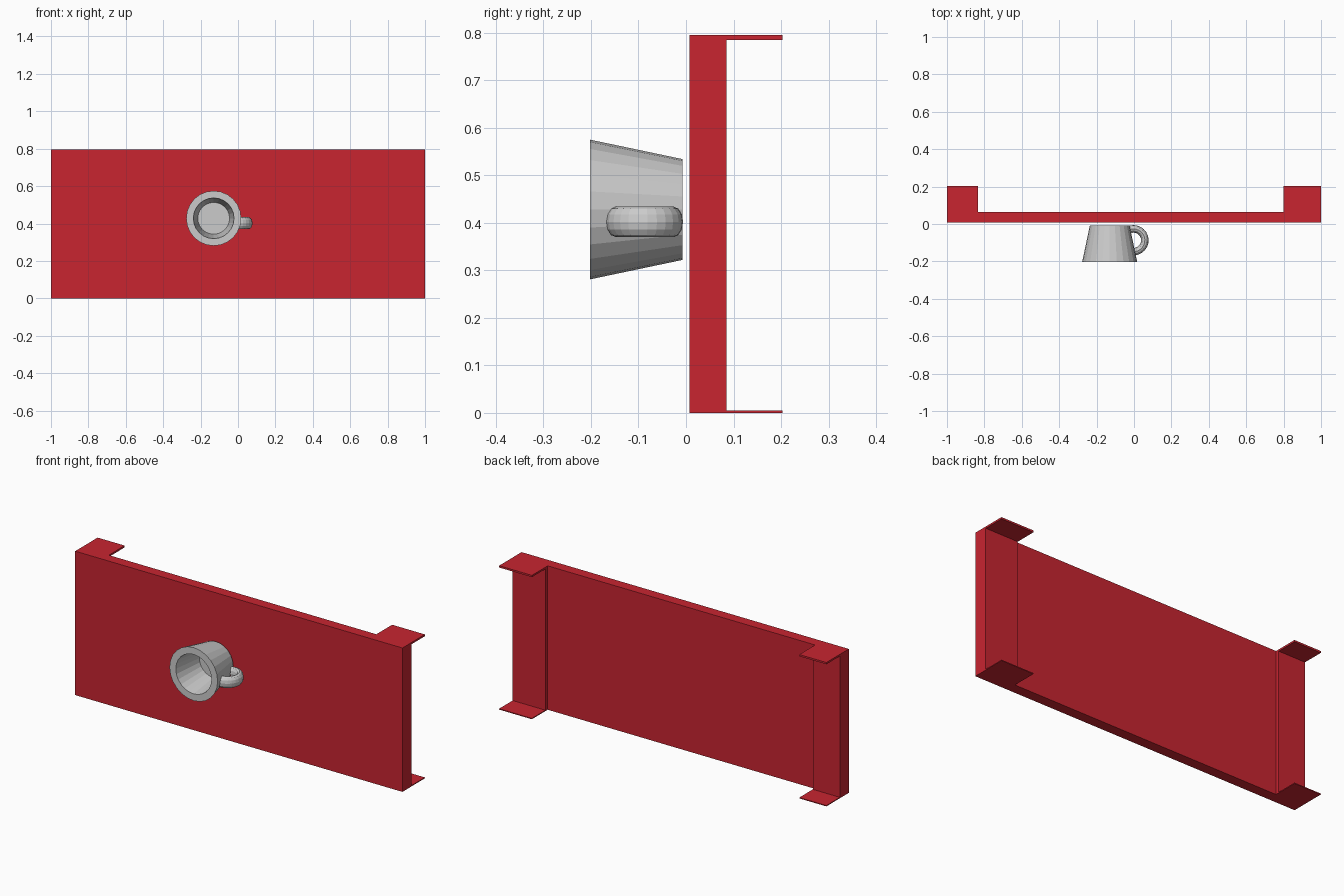
import bpy, bmesh
from math import sin, cos, pi, radians

if "Cube" in bpy.data.objects:
    bpy.data.objects.remove(bpy.data.objects["Cube"])

red = bpy.data.materials.new("red_paint")
red.diffuse_color = (0.58, 0.018, 0.03, 1)
red.use_nodes = True
red.node_tree.nodes["Principled BSDF"].inputs["Base Color"].default_value = red.diffuse_color


def finish(name, bm, mat=None):
    bmesh.ops.recalc_face_normals(bm, faces=bm.faces)
    me = bpy.data.meshes.new(name)
    bm.to_mesh(me)
    bm.free()
    ob = bpy.data.objects.new(name, me)
    bpy.context.collection.objects.link(ob)
    if mat:
        me.materials.append(mat)
    return ob


def extrude_plan(name, pts, z0, z1):
    """Extrude an xy outline from z0 to z1."""
    bm = bmesh.new()
    face = bm.faces.new([bm.verts.new((x, y, z0)) for x, y in pts])
    ext = bmesh.ops.extrude_face_region(bm, geom=[face])["geom"]
    bmesh.ops.translate(bm, vec=(0, 0, z1 - z0),
                        verts=[v for v in ext if isinstance(v, bmesh.types.BMVert)])
    return finish(name, bm, red)


def bridge(bm, a, b):
    n = len(a)
    for i in range(n):
        bm.faces.new((a[i], a[(i + 1) % n], b[(i + 1) % n], b[i]))


# Panel with a thicker column at each end
HEIGHT = 0.795
FRONT, WEB, COLUMN, BACK = 0.007, 0.065, 0.085, 0.203
LEFT, RIGHT = -0.835, 0.80
extrude_plan("panel", [(-1, FRONT), (1, FRONT), (1, COLUMN), (RIGHT, COLUMN),
                       (RIGHT, WEB), (LEFT, WEB), (LEFT, COLUMN), (-1, COLUMN)], 0, HEIGHT)

# Flange plates at the top and bottom of each column
for side, x0, x1 in (("left", -1, LEFT), ("right", RIGHT, 1)):
    for level, z0, z1 in (("bottom", 0, 0.005), ("top", HEIGHT - 0.01, HEIGHT)):
        extrude_plan(f"{level}_{side}_flange",
                     [(x0, COLUMN), (x1, COLUMN), (x1, BACK), (x0, BACK)], z0, z1)

# Mug body: (radius, y) profile turned round the y axis
MX, MZ, SEG = -0.13, 0.428, 24
bm = bmesh.new()
rings = []
for r, y in ((0.106, -0.007), (0.147, -0.202), (0.109, -0.202), (0.085, -0.03)):
    rings.append([bm.verts.new((MX + r * cos(2 * pi * i / SEG), y, MZ + r * sin(2 * pi * i / SEG)))
                  for i in range(SEG)])
for a, b in zip(rings, rings[1:]):
    bridge(bm, a, b)
bm.faces.new(rings[0])
bm.faces.new(rings[-1])
finish("mug_body", bm)

# Mug handle: flattened tube swept along an arc, ends sunk in the wall
bm = bmesh.new()
sections = []
ARC, TUBE = 14, 12
for k in range(ARC + 1):
    t = radians(-98 + 204 * k / ARC)
    ring = []
    for j in range(TUBE):
        p = 2 * pi * j / TUBE
        r = 0.061 + 0.02 * cos(p)
        ring.append(bm.verts.new((-0.003 + r * cos(t), -0.087 + r * sin(t), 0.402 + 0.032 * sin(p))))
    sections.append(ring)
for a, b in zip(sections, sections[1:]):
    bridge(bm, a, b)
bm.faces.new(sections[0])
bm.faces.new(sections[-1])
finish("mug_handle", bm)
